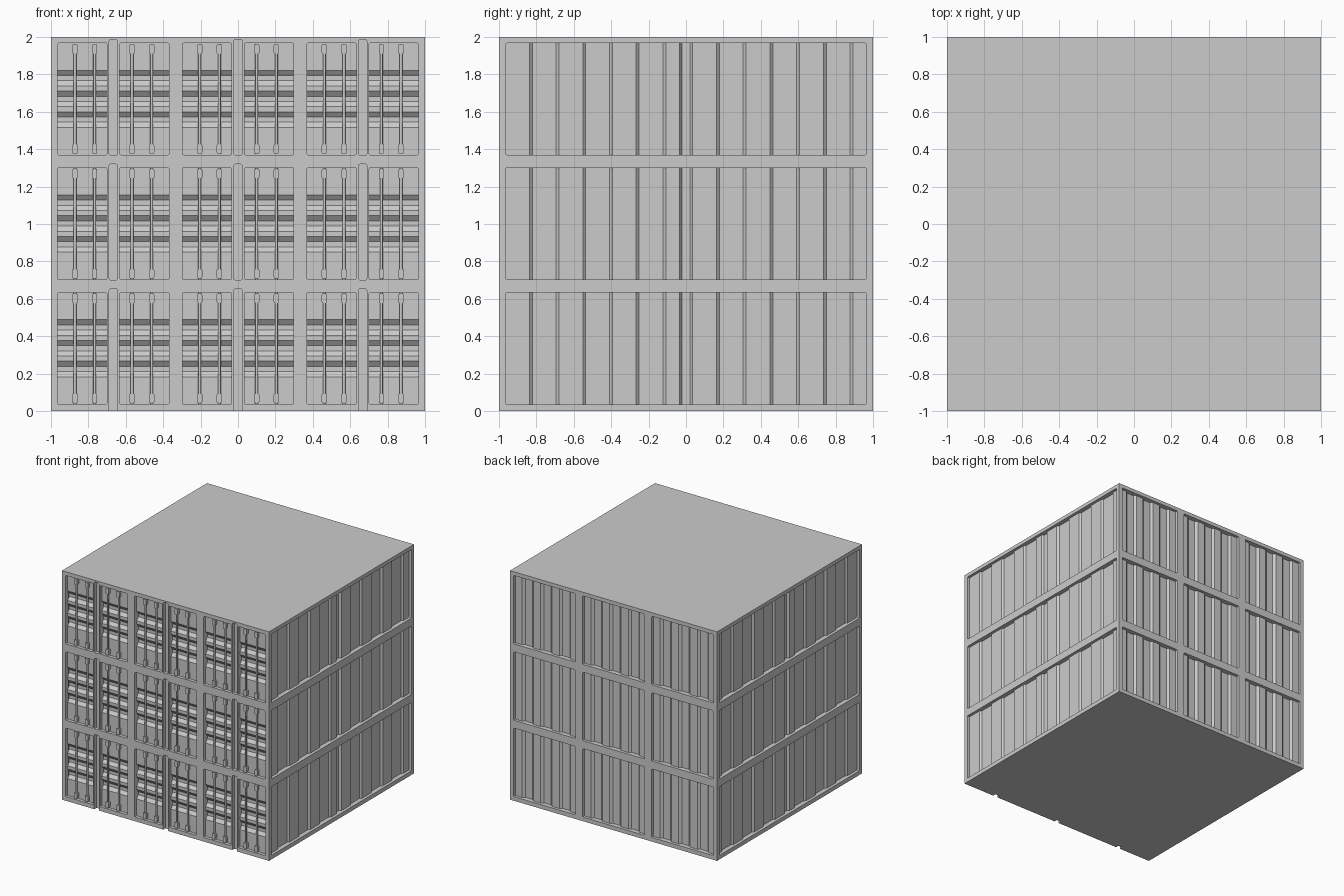
import bpy, bmesh
from mathutils import Matrix, Vector

if "Cube" in bpy.data.objects:
    bpy.data.objects.remove(bpy.data.objects["Cube"])

ROW = 2 / 3
ROWS = [k * ROW for k in range(3)]
COLS = [-ROW, 0, ROW]


def finish(bm, name):
    bmesh.ops.recalc_face_normals(bm, faces=bm.faces)
    me = bpy.data.meshes.new(name)
    bm.to_mesh(me)
    bm.free()
    ob = bpy.data.objects.new(name, me)
    bpy.context.collection.objects.link(ob)
    return ob


def box(bm, lo, hi, round_axis=None, r=0.008):
    """Box between two corners, optionally with edges along one axis rounded."""
    lo, hi = Vector(lo), Vector(hi)
    m = Matrix.Translation((lo + hi) / 2) @ Matrix.Diagonal((*(hi - lo), 1))
    verts = bmesh.ops.create_cube(bm, size=1, matrix=m)["verts"]
    if round_axis is not None:
        edges = []
        for e in {e for v in verts for e in v.link_edges}:
            d = e.verts[0].co - e.verts[1].co
            if abs(d[round_axis]) > 0.9 * d.length:
                edges.append(e)
        bmesh.ops.bevel(bm, geom=edges, offset=r, segments=2, profile=0.5, affect='EDGES')


def sheet(bm, profile, a, b, place):
    """Folded sheet: profile of (u, depth) swept from a to b, mapped by place(u, depth, t)."""
    rails = [[bm.verts.new(place(u, d, t)) for u, d in profile] for t in (a, b)]
    for i in range(len(profile) - 1):
        bm.faces.new((rails[0][i], rails[0][i + 1], rails[1][i + 1], rails[1][i]))


def folds(start, end, first, pitch, count, out, deep, w):
    """Trapezoid corrugation alternating between two depths."""
    pts, levels = [(start, out)], (out, deep)
    for k in range(count):
        c = first + k * pitch
        pts += [(c - w, levels[k % 2]), (c + w, levels[(k + 1) % 2])]
    return pts + [(end, levels[count % 2])]


# Frame block, recessed on each side with rounded cutters
bm = bmesh.new()
box(bm, (-1, -1, 0), (1, 1, 2))
frame = finish(bm, "container_frame")


def cut(boxes, axis):
    bm = bmesh.new()
    for lo, hi in boxes:
        box(bm, lo, hi, axis)
    cutter = finish(bm, "recess_cutter")
    cutter.hide_render = True
    cutter.hide_set(True)
    mod = frame.modifiers.new("recess", 'BOOLEAN')
    mod.operation, mod.solver, mod.object = 'DIFFERENCE', 'EXACT', cutter


doors = [(c + s, c + s + 0.264) for c in COLS for s in (-0.298, 0.034)]
cut([((a, -1.1, z + 0.036), (b, -0.94, z + 0.634)) for a, b in doors for z in ROWS], 1)
cut([((c - 0.022, -1.1, z + 0.034 if z else -0.05), (c + 0.022, -0.97, z + 0.653))
     for c in COLS for z in ROWS], 1)
cut([((c - 0.298, 0.955, z + 0.036), (c + 0.298, 1.1, z + 0.634)) for c in COLS for z in ROWS], 1)
for s in (-1, 1):
    x0, x1 = sorted((s * 0.955, s * 1.1))
    cut([((x0, -0.964, z + 0.036), (x1, 0.964, z + 0.634)) for z in ROWS], 0)

# Corrugated side walls, two lengths deep with a joint groove between
side = folds(-0.966, -0.035, -0.83, 0.143, 6, 0.025, 0.04, 0.008)
side += [(-0.022, 0.044), (0.022, 0.044)]
side += folds(0.035, 0.966, 0.17, 0.143, 6, 0.025, 0.04, 0.008)
bm = bmesh.new()
for z in ROWS:
    sheet(bm, side, z + 0.034, z + 0.636, lambda u, d, t: (1 - d, u, t))
walls = finish(bm, "side_walls")
walls.modifiers.new("mirror", 'MIRROR').use_axis = (True, False, False)

# Corrugated back walls
bm = bmesh.new()
for c in COLS:
    back = folds(c - 0.3, c + 0.3, c - 0.225, 0.09, 6, 0.025, 0.042, 0.01)
    for z in ROWS:
        sheet(bm, back, z + 0.034, z + 0.636, lambda u, d, t: (u, 1 - d, t))
finish(bm, "back_walls")

# Doors with three pressed horizontal grooves
bm = bmesh.new()
for z in ROWS:
    door = folds(z + 0.034, z + 0.636, z + 0.197, 0.0555, 6, 0.028, 0.05, 0.014)
    for a, b in doors:
        sheet(bm, door, a - 0.001, b + 0.001, lambda u, d, t: (t, -1 + d, u))
finish(bm, "doors")

# Locking rods with a bracket at each end
rods, brackets = bmesh.new(), bmesh.new()
for c in COLS:
    for z in ROWS:
        for dx in (-0.205, -0.1, 0.1, 0.205):
            x = c + dx
            bmesh.ops.create_cone(rods, cap_ends=True, segments=8, radius1=0.008, radius2=0.008,
                                  depth=0.59, matrix=Matrix.Translation((x, -0.985, z + 0.335)))
            for zc in (0.068, 0.602):
                box(brackets, (x - 0.014, -0.998, z + zc - 0.026),
                    (x + 0.014, -0.965, z + zc + 0.026), 1, 0.007)
rod_ob = finish(rods, "locking_rods")
finish(brackets, "rod_brackets")
bpy.context.view_layer.objects.active = rod_ob
rod_ob.select_set(True)
bpy.ops.object.shade_smooth_by_angle(angle=0.9)
